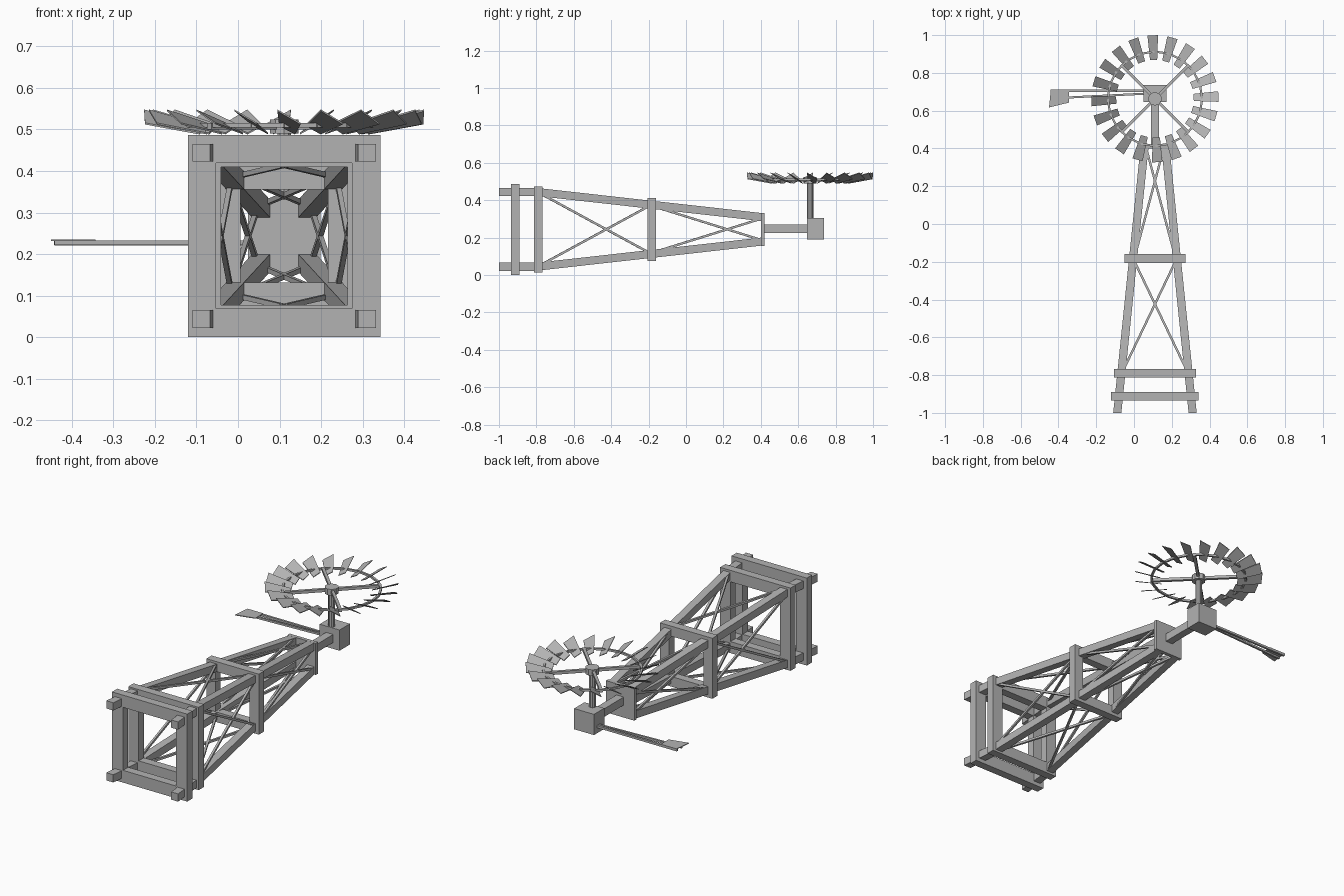
import bpy, bmesh, math
from mathutils import Vector, Matrix

if "Cube" in bpy.data.objects:
    bpy.data.objects.remove(bpy.data.objects["Cube"])

CX, CZ = 0.111, 0.244          # tower axis (runs along y)
HUB_Y = 0.663                  # wheel centre

grey = bpy.data.materials.new("dark_grey")
grey.diffuse_color = (0.45, 0.45, 0.45, 1)
grey.use_nodes = True
grey.node_tree.nodes["Principled BSDF"].inputs["Base Color"].default_value = grey.diffuse_color


def make(name, bm):
    bmesh.ops.recalc_face_normals(bm, faces=bm.faces)
    me = bpy.data.meshes.new(name)
    bm.to_mesh(me)
    bm.free()
    me.materials.append(grey)
    ob = bpy.data.objects.new(name, me)
    bpy.context.collection.objects.link(ob)
    return ob


def loft(bm, rings):
    """Skin a list of equal-length vertex rings and cap both ends."""
    vs = [[bm.verts.new(p) for p in r] for r in rings]
    n = len(vs[0])
    for a, b in zip(vs, vs[1:]):
        for i in range(n):
            j = (i + 1) % n
            bm.faces.new((a[i], a[j], b[j], b[i]))
    bm.faces.new(vs[0])
    bm.faces.new(vs[-1])


def box(bm, x0, x1, y0, y1, z0, z1):
    loft(bm, [[(x0, y, z0), (x1, y, z0), (x1, y, z1), (x0, y, z1)] for y in (y0, y1)])


def beam(bm, a, b, w, sides=4):
    a, b = Vector(a), Vector(b)
    q = (b - a).to_track_quat('Z', 'Y')
    r = w / 2 / math.cos(math.pi / sides)
    prof = [q @ Vector((r * math.cos((i + .5) * math.tau / sides),
                        r * math.sin((i + .5) * math.tau / sides), 0)) for i in range(sides)]
    loft(bm, [[p + c for p in prof] for c in (a, b)])


def spread(y):
    """Half spacing of the leg centres in x and z at height y."""
    t = (y + 0.8) / 1.21
    return 0.179 - 0.124 * t, 0.2 - 0.135 * max(t, 0)


# Four tapering legs
bm = bmesh.new()
h = 0.0215
for sx in (-1, 1):
    for sz in (-1, 1):
        rings = []
        for y in (-1, -0.8, 0.41):
            dx, dz = spread(y)
            x, z = CX + sx * dx, CZ + sz * dz
            rings.append([(x - h, y, z - h), (x + h, y, z - h), (x + h, y, z + h), (x - h, y, z + h)])
        loft(bm, rings)
make("tower_legs", bm)

# Square frames wrapped round the legs
bands = [("base_frame", -0.912, 0.2315, 0.243, 0.068),
         ("lower_frame", -0.79, 0.2165, 0.23, 0.064),
         ("middle_frame", -0.183, 0.1615, 0.168, 0.056)]
for name, y, hx, hz, t in bands:
    bm = bmesh.new()
    y0, y1 = y - 0.023, y + 0.023
    for s in (-1, 1):
        zs = sorted((CZ + s * hz, CZ + s * (hz - t)))
        box(bm, CX - hx, CX + hx, y0, y1, *zs)
        xs = sorted((CX + s * hx, CX + s * (hx - t)))
        box(bm, *xs, y0, y1, CZ - hz + t, CZ + hz - t)
    make(name, bm)

# Plate closing the tower top
bm = bmesh.new()
box(bm, CX - 0.087, CX + 0.087, 0.4, 0.42, CZ - 0.088, CZ + 0.088)
make("top_plate", bm)

# Crossed braces on all four sides, two panels, near the outer faces
bm = bmesh.new()
out = 0.012
for ya, yb in ((-0.77, -0.2), (-0.16, 0.4)):
    (xa, za), (xb, zb) = spread(ya), spread(yb)
    for side in (-1, 1):
        for s in (-1, 1):
            beam(bm, (CX + s * (xa - .01), ya, CZ + side * (za + out)),
                 (CX - s * (xb - .01), yb, CZ + side * (zb + out)), 0.012)
            beam(bm, (CX + side * (xa + out), ya, CZ + s * (za - .01)),
                 (CX + side * (xb + out), yb, CZ - s * (zb - .01)), 0.012)
make("cross_braces", bm)

# Neck post and gearbox
bm = bmesh.new()
box(bm, CX - 0.022, CX + 0.022, 0.41, 0.66, 0.225, 0.27)
make("neck_post", bm)
bm = bmesh.new()
box(bm, CX - 0.061, CX + 0.061, 0.646, 0.737, 0.19, 0.305)
make("gearbox", bm)

# Wheel shaft and hub
bm = bmesh.new()
beam(bm, (CX, HUB_Y, 0.3), (CX, HUB_Y, 0.5), 0.033, 10)
make("wheel_shaft", bm)
bm = bmesh.new()
beam(bm, (CX, HUB_Y, 0.49), (CX, HUB_Y, 0.524), 0.068, 10)
make("wheel_hub", bm)


def polar(r, a, z):
    return Vector((CX + r * math.cos(a), HUB_Y + r * math.sin(a), z))


# Spokes and rim
N = 20
bm = bmesh.new()
for k in range(4):
    a = math.pi / 4 + k * math.pi / 2
    beam(bm, polar(0.02, a, 0.508), polar(0.255, a, 0.508), 0.016)
make("wheel_spokes", bm)
bm = bmesh.new()
step = math.tau / N
for k in range(N):
    a = math.pi / 2 + k * step
    beam(bm, polar(0.25, a, 0.51), polar(0.25, a + step, 0.51), 0.011)
make("wheel_rim", bm)

# Pitched, slightly coned blades
bm = bmesh.new()
th = 0.002
for k in range(N):
    a = math.radians(92) + k * step
    rot = Matrix.Translation((CX, HUB_Y, 0)) @ Matrix.Rotation(a, 4, 'Z')
    flat = [(0.205, -0.019, 0.51), (0.336, -0.028, 0.546), (0.336, 0.028, 0.514), (0.205, 0.019, 0.49)]
    loft(bm, [[rot @ Vector((x, y, z + s * th)) for x, y, z in flat] for s in (-1, 1)])
make("wheel_blades", bm)

# Tail booms and vane
bm = bmesh.new()
beam(bm, (0.06, 0.706, 0.227), (-0.442, 0.706, 0.227), 0.012)
beam(bm, (0.06, 0.69, 0.227), (-0.442, 0.665, 0.227), 0.011)
make("tail_booms", bm)
bm = bmesh.new()
vane = [(-0.44, 0.712), (-0.343, 0.712), (-0.343, 0.643), (-0.45, 0.617)]
loft(bm, [[(x, y, z) for x, y in vane] for z in (0.231, 0.235)])
make("tail_vane", bm)
